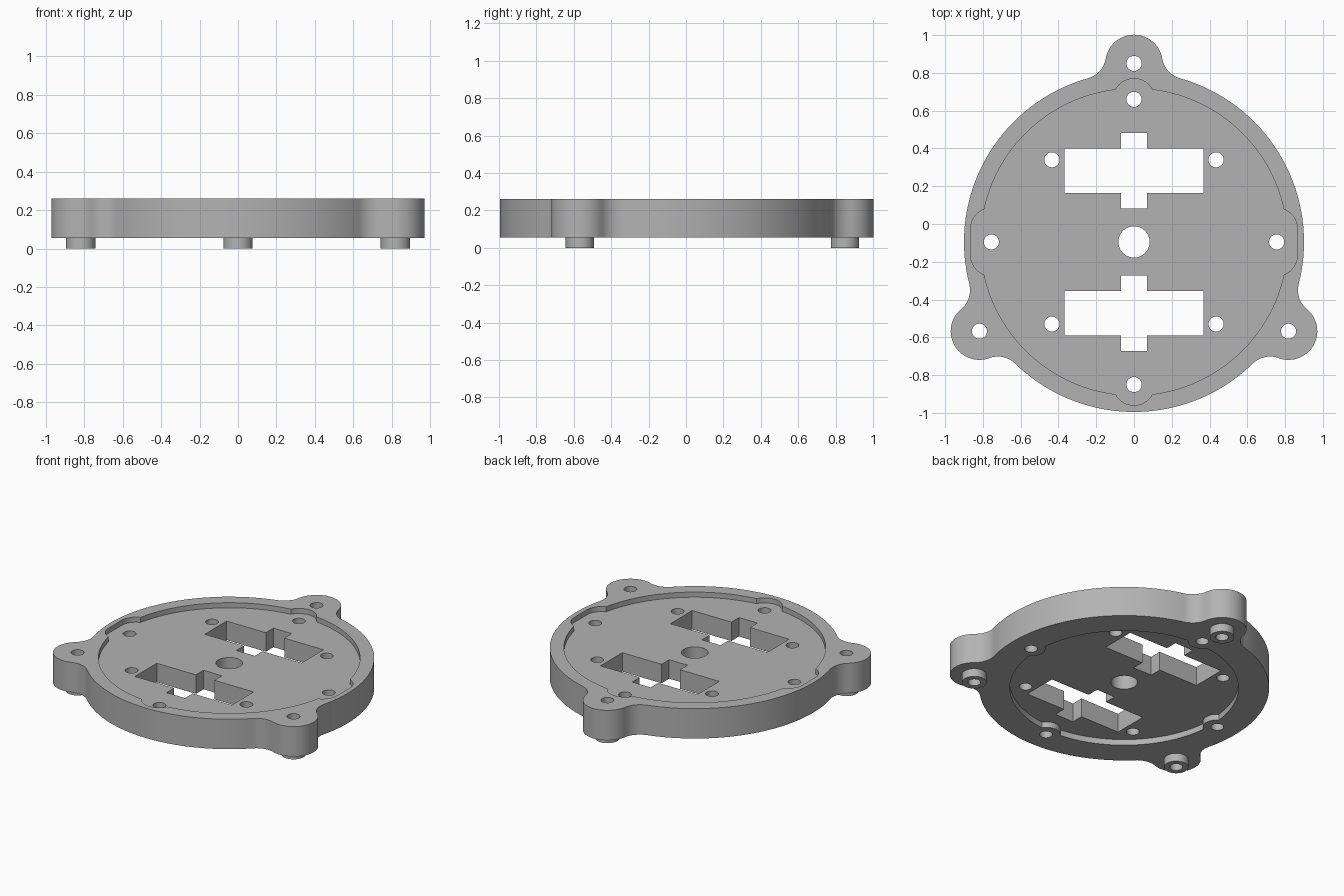
import bpy, bmesh, math
from mathutils import Vector

cube = bpy.data.objects.get("Cube")
if cube:
    bpy.data.objects.remove(cube, do_unlink=True)

CENTRE = Vector((0, -0.095))
BOTTOM, TOP = 0.055, 0.26
DISC_R, LUG_R, FILLET_R, LUG_DIST = 0.9, 0.152, 0.13, 0.945
SCREW_R, SCREW_DIST = 0.04, 0.755

grey = bpy.data.materials.new("plain grey")
grey.use_nodes = True
colour = (0.45, 0.45, 0.45, 1)
grey.diffuse_color = colour
grey.node_tree.nodes["Principled BSDF"].inputs["Base Color"].default_value = colour


def polar(radius, degrees, origin=CENTRE):
    a = math.radians(degrees)
    return origin + Vector((math.cos(a), math.sin(a))) * radius


def arc(origin, radius, start, end, steps):
    return [polar(radius, start + (end - start) * i / steps, origin) for i in range(steps + 1)]


def prism(name, outline, z0, z1):
    """Extrude a closed outline from z0 to z1."""
    bm = bmesh.new()
    face = bm.faces.new([bm.verts.new((p.x, p.y, z0)) for p in outline])
    top = bmesh.ops.extrude_face_region(bm, geom=[face])["geom"]
    bmesh.ops.translate(bm, vec=(0, 0, z1 - z0),
                        verts=[v for v in top if isinstance(v, bmesh.types.BMVert)])
    bmesh.ops.recalc_face_normals(bm, faces=bm.faces)
    mesh = bpy.data.meshes.new(name)
    bm.to_mesh(mesh)
    bm.free()
    mesh.materials.append(grey)
    obj = bpy.data.objects.new(name, mesh)
    bpy.context.collection.objects.link(obj)
    return obj


def cylinder(name, origin, radius, z0, z1, sides=40):
    return prism(name, arc(origin, radius, 0, 360, sides)[:-1], z0, z1)


def combine(target, tool, operation):
    """Apply a boolean and discard the tool object."""
    mod = target.modifiers.new("combine", 'BOOLEAN')
    mod.operation, mod.solver, mod.object = operation, 'EXACT', tool
    bpy.context.view_layer.objects.active = target
    bpy.ops.object.modifier_apply(modifier=mod.name)
    bpy.data.objects.remove(tool, do_unlink=True)


# Body: disc with three filleted lugs
along = ((DISC_R + FILLET_R) ** 2 - (LUG_R + FILLET_R) ** 2 + LUG_DIST ** 2) / (2 * LUG_DIST)
across = math.sqrt((DISC_R + FILLET_R) ** 2 - along ** 2)
disc_a = math.degrees(math.atan2(across, along))
lug_a = math.degrees(math.atan2(across, along - LUG_DIST))
outline = []
for d in (90, 210, 330):
    lug = polar(LUG_DIST, d)
    f0 = polar(DISC_R + FILLET_R, d - disc_a)
    f1 = polar(DISC_R + FILLET_R, d + disc_a)
    outline += arc(f0, FILLET_R, d - disc_a + 180, d - lug_a + 180, 10)[:-1]
    outline += arc(lug, LUG_R, d - lug_a, d + lug_a, 28)[:-1]
    outline += arc(f1, FILLET_R, d + lug_a + 180, d + disc_a + 180, 10)[:-1]
    outline += arc(CENTRE, DISC_R, d + disc_a, d + 120 - disc_a, 40)[:-1]
body = prism("mounting_plate", outline, BOTTOM, TOP)

# Feet under the lugs
for d in (90, 210, 330):
    combine(body, cylinder("foot", polar(LUG_DIST, d), 0.076, 0, 0.1), 'UNION')

# Shallow top recess with round bays front and back, wider bays at the sides
recess = cylinder("recess", CENTRE, 0.812, TOP - 0.035, TOP + 0.1, 128)
for d in (0, 90, 180, 270):
    spread = 0.07 if d % 180 == 0 else 0
    c = polar(SCREW_DIST, d)
    side = Vector((0, spread))
    bay = arc(c + side, 0.11, 0, 180, 20) + arc(c - side, 0.11, 180, 360, 20)
    if not spread:
        bay = arc(c, 0.11, 0, 360, 40)[:-1]
    combine(recess, prism("bay", bay, TOP - 0.035, TOP + 0.1), 'UNION')
combine(body, recess, 'DIFFERENCE')

# Underside pocket, leaving bosses round the screw holes
pocket = cylinder("pocket", CENTRE, 0.71, -0.1, BOTTOM + 0.04, 128)
for d in (0, 90, 180, 270):
    combine(pocket, cylinder("boss", polar(SCREW_DIST, d), 0.09, -0.2, 0.2), 'DIFFERENCE')
combine(body, pocket, 'DIFFERENCE')

# Through holes: centre, lugs, edge screws and inner screws
holes = [(CENTRE, 0.083)]
holes += [(polar(LUG_DIST, d), SCREW_R) for d in (90, 210, 330)]
holes += [(polar(SCREW_DIST, d), SCREW_R) for d in (0, 90, 180, 270)]
holes += [(polar(0.615, d), SCREW_R) for d in (45, 135, 225, 315)]
for origin, radius in holes:
    combine(body, cylinder("hole", origin, radius, -0.1, 0.5, 32), 'DIFFERENCE')

# Two cross-shaped slots
quarter = [(0.367, 0.118), (0.07, 0.118), (0.07, 0.2)]
for sign in (1, -1):
    origin = CENTRE + Vector((0, 0.378 * sign))
    cross = []
    for sx, sy in ((1, 1), (-1, 1), (-1, -1), (1, -1)):
        pts = quarter if sx == sy else quarter[::-1]
        cross += [origin + Vector((x * sx, y * sy)) for x, y in pts]
    combine(body, prism("slot", cross, -0.1, 0.5), 'DIFFERENCE')

# Smooth curved walls, crisp edges
bpy.ops.object.select_all(action='DESELECT')
body.select_set(True)
bpy.context.view_layer.objects.active = body
bpy.ops.object.shade_smooth_by_angle(angle=math.radians(30))
